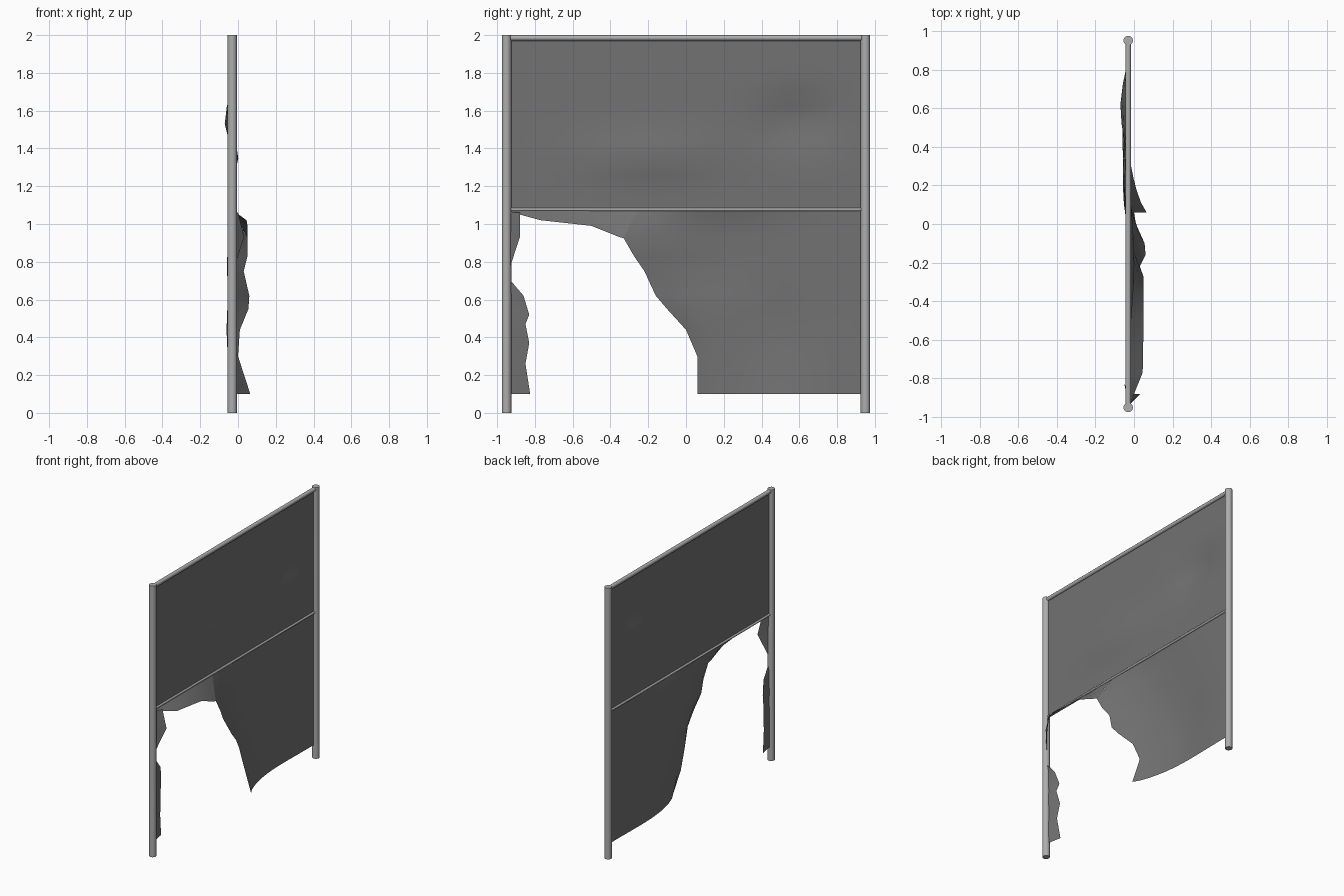
import bpy, bmesh, math
from mathutils import Vector

if "Cube" in bpy.data.objects:
    bpy.data.objects.remove(bpy.data.objects["Cube"])

X0 = -0.03  # plane of the fence


def material(name, v):
    m = bpy.data.materials.new(name)
    m.diffuse_color = (v, v, v, 1)
    m.use_nodes = True
    m.node_tree.nodes["Principled BSDF"].inputs["Base Color"].default_value = m.diffuse_color
    return m


metal = material("galvanised grey", 0.42)
mesh_grey = material("dark sheet grey", 0.17)


def finish(name, bm, mat, angle):
    me = bpy.data.meshes.new(name)
    bm.to_mesh(me)
    bm.free()
    ob = bpy.data.objects.new(name, me)
    bpy.context.collection.objects.link(ob)
    me.materials.append(mat)
    bpy.ops.object.select_all(action='DESELECT')
    ob.select_set(True)
    bpy.context.view_layer.objects.active = ob
    bpy.ops.object.shade_smooth_by_angle(angle=math.radians(angle))
    return ob


def tube(name, a, b, r, sides):
    a, b = Vector(a), Vector(b)
    bm = bmesh.new()
    bmesh.ops.create_cone(bm, cap_ends=True, segments=sides, radius1=r, radius2=r, depth=(b - a).length)
    bmesh.ops.rotate(bm, verts=bm.verts, matrix=(b - a).to_track_quat('Z', 'Y').to_matrix())
    bmesh.ops.translate(bm, verts=bm.verts, vec=(a + b) / 2)
    return finish(name, bm, metal, 50)


def sheet(name, rows):
    """Skin a grid of points given row by row."""
    bm = bmesh.new()
    g = [[bm.verts.new(p) for p in row] for row in rows]
    for r0, r1 in zip(g, g[1:]):
        for i in range(len(r0) - 1):
            bm.faces.new((r0[i], r0[i + 1], r1[i + 1], r1[i]))
    bmesh.ops.remove_doubles(bm, verts=bm.verts, dist=0.0005)
    return finish(name, bm, mesh_grey, 40)


def bump(y, z, cy, cz, sy, sz, h):
    return h * math.exp(-((y - cy) / sy) ** 2 - ((z - cz) / sz) ** 2)


# Posts, top rail and middle wire
for side, s in (("left", -1), ("right", 1)):
    tube(side + "_post", (X0, s * 0.95, 0), (X0, s * 0.95, 2), 0.025, 12)
tube("top_rail", (X0, -0.93, 1.985), (X0, 0.93, 1.985), 0.015, 10)
tube("middle_wire", (X0, -0.93, 1.077), (X0, 0.93, 1.077), 0.009, 8)

# Upper panel with gentle dents
rows = []
for j in range(11):
    z = 1.075 + 0.91 * j / 10
    row = []
    for i in range(19):
        y = -0.93 + 1.86 * i / 18
        pin = min(1, 12 * (j / 10) * (1 - j / 10)) * min(1, 12 * (i / 18) * (1 - i / 18))
        d = bump(y, z, 0.6, 1.55, 0.2, 0.12, -0.042) + bump(y, z, -0.2, 1.36, 0.35, 0.1, 0.032)
        row.append((X0 + pin * d, y, z))
    rows.append(row)
sheet("upper_panel", rows)

# Lower panel: torn edge as (z, y, x), sheet relaxes back toward the right post
tear = [(0.1, 0.06, 0.065), (0.3, 0.06, 0.0), (0.44, 0.0, 0.01), (0.55, -0.1, 0.055),
        (0.62, -0.16, 0.06), (0.75, -0.22, 0.03), (0.83, -0.275, 0.05),
        (0.925, -0.33, 0.05), (1.0, -0.295, 0.008), (1.075, -0.26, X0)]
rows = []
for z, y0, x0 in tear:
    row = []
    for i in range(13):
        t = i / 12
        y = y0 + (0.93 - y0) * t ** 1.15
        d = (x0 - X0) * (1 - t) ** 4
        d += bump(y, z, 0.15, 0.8, 0.35, 0.3, -0.035) * min(1, 5 * t) * (z < 1.07)
        d += bump(y, z, 0.45, 0.4, 0.25, 0.25, -0.03) * min(1, 3 * t)
        row.append((X0 + d, y, z))
    rows.append(row)
sheet("lower_torn_panel", rows)

# Curled strip left hanging below the wire: (y, z, x) of its lower edge, y of its upper edge
curl = [(-0.92, 1.06, -0.025, -0.93), (-0.88, 1.05, 0.0, -0.88), (-0.77, 1.02, 0.045, -0.77),
        (-0.5, 0.99, 0.05, -0.5), (-0.35, 0.93, 0.05, -0.36), (-0.33, 0.925, 0.05, -0.26)]
sheet("curled_strip", [
    [((1 - t) * X0 + t * x, (1 - t) * yt + t * y, (1 - t) * 1.075 + t * z) for y, z, x, yt in curl]
    for t in (1, 0.5, 0)])

# Ragged scrap on the left post: outer edge as (z, y, x)
scrap = [(0.1, -0.825, -0.05), (0.26, -0.85, -0.04), (0.37, -0.83, -0.05), (0.47, -0.85, -0.035),
         (0.52, -0.83, -0.045), (0.62, -0.86, -0.03), (0.7, -0.928, -0.02), (0.77, -0.932, -0.02),
         (0.93, -0.88, 0.033), (1.06, -0.88, 0.0)]
sheet("post_scrap", [[(X0, -0.945, z), (0.6 * X0 + 0.4 * x, (y - 0.945) / 2, z), (x, y, z)]
                     for z, y, x in scrap])
